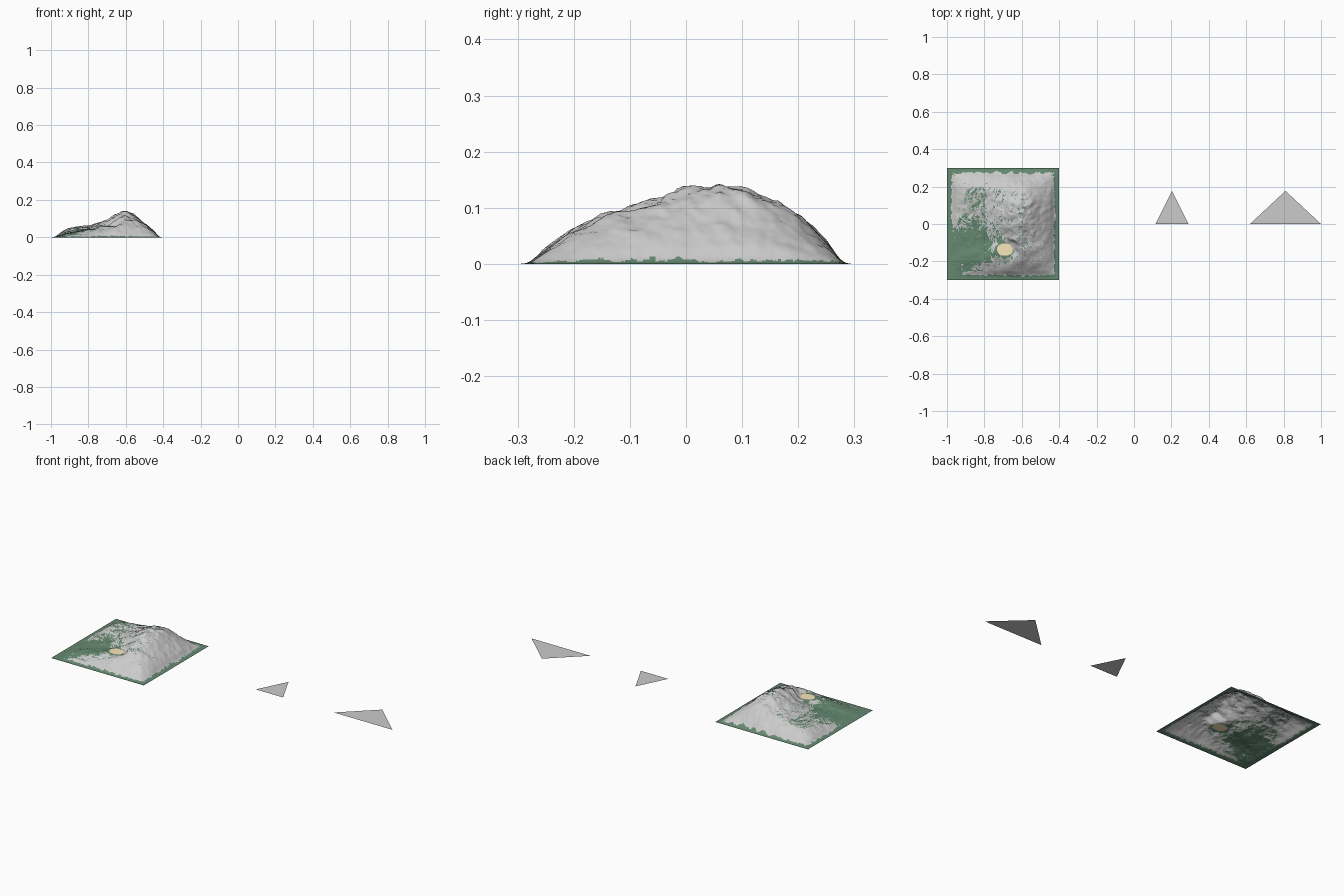
import bpy, bmesh, math
from mathutils import Vector, noise

if "Cube" in bpy.data.objects:
    bpy.data.objects.remove(bpy.data.objects["Cube"])

N = 110
X0, Y0, SIZE = -1.0, -0.3, 0.6

# Coarse heights: rows go front to back, columns left to right
COARSE = [
    [0, 0, 0, 0, 0, 0, 0],
    [0, .020, .036, .052, .060, .048, 0],
    [0, .022, .038, .060, .102, .068, 0],
    [0, .030, .046, .082, .138, .074, 0],
    [0, .046, .058, .095, .136, .074, 0],
    [0, .046, .060, .074, .086, .054, 0],
    [0, 0, 0, 0, 0, 0, 0],
]
SAND = (-0.69, -0.137)


def material(name, rgb):
    m = bpy.data.materials.new(name)
    m.diffuse_color = (*rgb, 1)
    m.use_nodes = True
    m.node_tree.nodes["Principled BSDF"].inputs["Base Color"].default_value = m.diffuse_color
    return m


def spline(p, t):
    a, b, c, d = p
    return b + 0.5 * t * (c - a + t * (2*a - 5*b + 4*c - d + t * (3*(b - c) + d - a)))


def coarse(u, v):
    i, j = min(int(u), 5), min(int(v), 5)
    at = lambda r, c: COARSE[max(0, min(6, r))][max(0, min(6, c))]
    rows = [spline([at(j + r, i + c) for c in range(-1, 3)], u - i) for r in range(-1, 3)]
    return spline(rows, v - j)


def edge_distance(x, y):
    return min(x - X0, X0 + SIZE - x, y - Y0, Y0 + SIZE - y)


def smooth(t):
    t = max(0.0, min(1.0, t))
    return t * t * (3 - 2 * t)


def sand_radius(x, y):
    wobble = 0.2 * noise.noise(Vector((x * 35, y * 35, 4)))
    return math.hypot((x - SAND[0]) / 0.043, (y - SAND[1]) / 0.034) + wobble


def height(x, y):
    base = max(0, coarse((x - X0) / 0.1, (y - Y0) / 0.1))
    rough = noise.fractal(Vector((x * 16, y * 16, 1.7)), 0.8, 2.1, 5)
    z = base + 0.010 * rough * (0.25 + base / 0.13)
    z = max(0, z * smooth(edge_distance(x, y) / 0.05))
    k = smooth(2 - sand_radius(x, y))
    return z * (1 - k) + 0.059 * k


# Terrain sheet
bm = bmesh.new()
bmesh.ops.create_grid(bm, x_segments=N, y_segments=N, size=SIZE / 2)
for v in bm.verts:
    v.co.x += X0 + SIZE / 2
    v.co.y += Y0 + SIZE / 2
    v.co.z = height(v.co.x, v.co.y)
peak = max(v.co.z for v in bm.verts)
for v in bm.verts:
    v.co.z *= 0.142 / peak
bmesh.ops.triangulate(bm, faces=bm.faces)
bm.normal_update()

# Grass on gentle ground, rock on slopes, a sandy hollow
for f in bm.faces:
    f.smooth = True
    x, y, _ = f.calc_center_median()
    n = f.normal
    slope = math.hypot(n.x, n.y) / max(n.z, 0.01)
    patch = noise.fractal(Vector((x * 28, y * 28, 9)), 0.8, 2, 4)
    bowl = math.exp(-((x + 0.90) / 0.17) ** 2 - ((y + 0.13) / 0.11) ** 2)
    rock = slope / 0.5 + 0.45 * patch - 1.1 * bowl > 0.38
    if sand_radius(x, y) < 1:
        f.material_index = 2
    elif rock and edge_distance(x, y) > 0.026 + 0.012 * patch:
        f.material_index = 1

me = bpy.data.meshes.new("terrain")
bm.to_mesh(me)
bm.free()
for m in (material("grass", (.13, .25, .165)), material("rock", (.75, .75, .75)),
          material("sand", (.95, .8, .5))):
    me.materials.append(m)
bpy.context.collection.objects.link(bpy.data.objects.new("terrain", me))


# Flat triangles lying on the ground
def triangle(name, left, right, depth):
    mesh = bpy.data.meshes.new(name)
    mesh.from_pydata([(left, 0, 0), (right, 0, 0), ((left + right) / 2, depth, 0)], [], [(0, 1, 2)])
    bpy.context.collection.objects.link(bpy.data.objects.new(name, mesh))


triangle("small_triangle", 0.115, 0.292, 0.177)
triangle("large_triangle", 0.62, 1.0, 0.177)
